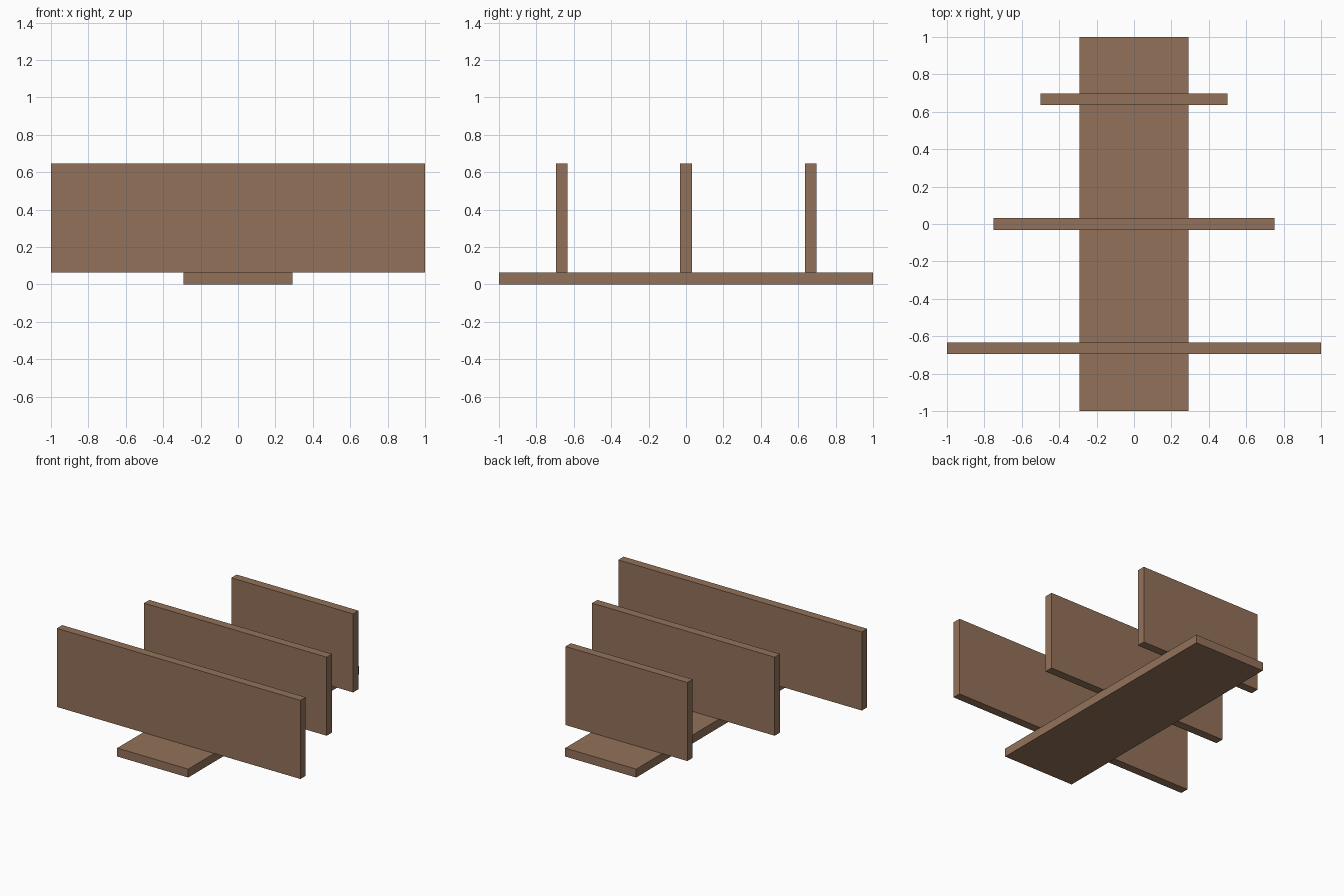
import bpy

if "Cube" in bpy.data.objects:
    bpy.data.objects.remove(bpy.data.objects["Cube"])

THICK = 0.0625   # board thickness
WIDE = 0.583     # board width

wood = bpy.data.materials.new("brown_wood")
wood.diffuse_color = (0.29, 0.168, 0.102, 1.0)
wood.use_nodes = True
wood.node_tree.nodes["Principled BSDF"].inputs["Base Color"].default_value = wood.diffuse_color


def board(name, size, center):
    """A plain rectangular board."""
    bpy.ops.mesh.primitive_cube_add(size=1, location=center)
    obj = bpy.context.object
    obj.name = name
    obj.scale = size
    bpy.ops.object.transform_apply(location=False, rotation=False, scale=True)
    obj.data.materials.append(wood)


# Long board lying flat, front to back
board("base_board", (WIDE, 2.0, THICK), (0, 0, THICK / 2))

# Upright boards standing across the base, shorter towards the back
for name, length, y in (("front_upright", 2.0, -0.665),
                        ("middle_upright", 1.5, 0.0),
                        ("back_upright", 1.0, 0.667)):
    board(name, (length, THICK, WIDE), (0, y, THICK + WIDE / 2))
